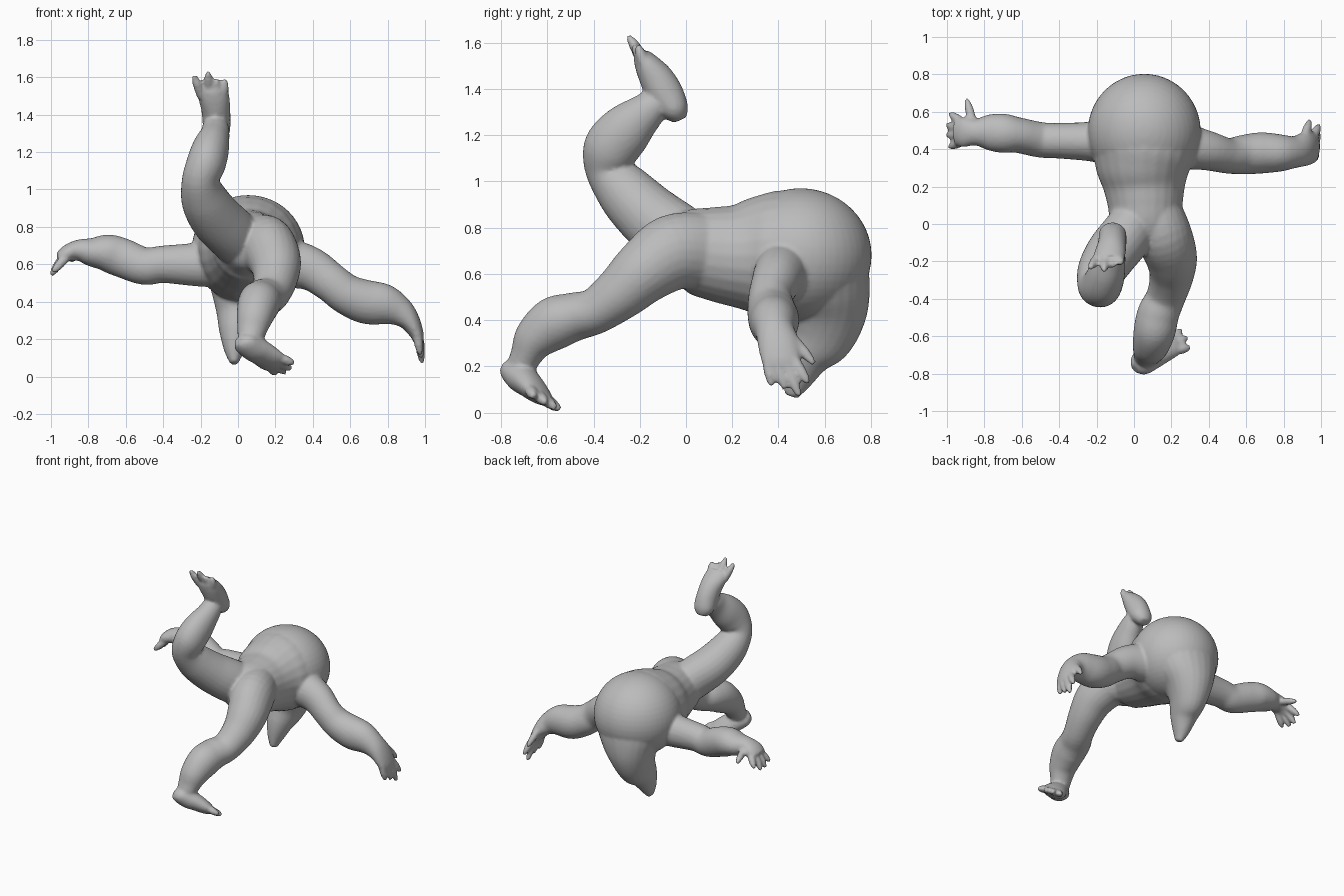
import bpy, bmesh, math
from mathutils import Vector, Matrix

bm = bmesh.new()


def spline(a, b, c, d, t):
    return 0.5 * (2 * b + (c - a) * t + (2 * a - 5 * b + 4 * c - d) * t * t
                  + (3 * b - a - 3 * c + d) * t ** 3)


def sweep(points, side=(1, 0, 0), steps=5, n=24):
    """Closed smooth tube; each point is x, y, z, radius along side, other radius."""
    p = [points[0]] + list(points) + [points[-1]]
    path = []
    for i in range(1, len(p) - 2):
        for s in range(steps):
            path.append([spline(*q, s / steps) for q in zip(p[i-1], p[i], p[i+1], p[i+2])])
    path.append(list(points[-1]))
    rings = []
    for i, q in enumerate(path):
        a, b = path[max(i - 1, 0)], path[min(i + 1, len(path) - 1)]
        tan = (Vector(b[:3]) - Vector(a[:3])).normalized()
        u = Vector(side)
        u = (u - tan * u.dot(tan)).normalized()
        v = tan.cross(u)
        rings.append([bm.verts.new(Vector(q[:3])
                      + u * q[3] * math.cos(2 * math.pi * k / n)
                      + v * q[4] * math.sin(2 * math.pi * k / n)) for k in range(n)])
    for r, s in zip(rings, rings[1:]):
        for k in range(n):
            bm.faces.new((r[k], r[(k + 1) % n], s[(k + 1) % n], s[k]))
    bm.faces.new(rings[0][::-1])
    bm.faces.new(rings[-1])


def ball(center, radii):
    bmesh.ops.create_uvsphere(bm, u_segments=48, v_segments=24, radius=1,
                              matrix=Matrix.LocRotScale(Vector(center), None, Vector(radii)))


def digits(pairs, r, side):
    """Tapered fingers or toes, each from root through a knuckle to a tip."""
    for root, tip in pairs:
        a, b = Vector(root), Vector(tip)
        sweep([(*a, r, r), (*a.lerp(b, 0.6), r * .95, r * .95), (*b, r * .45, r * .45)],
              side, 4, 12)


# torso, from pelvis to waist, and the rounded back
sweep([(.06, -.15, .69, .04, .05), (.06, -.1, .69, .12, .12), (.06, 0, .7, .185, .175),
       (.06, .1, .69, .2, .2), (.055, .2, .68, .22, .22), (.05, .3, .68, .255, .255),
       (.055, .4, .68, .28, .28), (.055, .5, .68, .27, .27)])
ball((.055, .495, .68), (.302, .308, .29))
# neck and drooping head
sweep([(.05, .53, .7, .24, .22), (.045, .58, .6, .25, .215), (.035, .605, .52, .215, .192),
       (.02, .605, .43, .165, .175), (.005, .575, .33, .122, .15), (-.01, .52, .24, .092, .105),
       (-.02, .48, .14, .055, .065), (-.02, .455, .07, .022, .03)])

# left arm and hand
Y = (0, 1, 0)
sweep([(0, .43, .62, .15, .15), (-.2, .44, .6, .11, .12), (-.4, .445, .6, .095, .1),
       (-.5, .45, .59, .095, .1), (-.62, .475, .635, .095, .105), (-.7, .485, .66, .105, .1),
       (-.78, .49, .665, .095, .078), (-.85, .49, .675, .07, .058), (-.91, .49, .66, .08, .045),
       (-.95, .49, .63, .07, .035)], Y)
digits([((-.92, .545, .645), (-.985, .59, .575)), ((-.93, .51, .645), (-1, .53, .54)),
        ((-.93, .475, .645), (-1, .475, .54)), ((-.92, .44, .635), (-.99, .41, .56)),
        ((-.86, .53, .665), (-.895, .67, .62))], .025, Y)

# right arm and hand
sweep([(.15, .43, .62, .15, .15), (.3, .41, .6, .12, .13), (.4, .39, .57, .105, .115),
       (.5, .365, .5, .095, .105), (.58, .37, .44, .105, .108), (.68, .38, .4, .11, .117),
       (.78, .38, .385, .1, .11), (.86, .385, .35, .085, .083), (.915, .4, .3, .09, .058),
       (.955, .41, .23, .085, .038), (.965, .41, .19, .07, .028)], Y)
digits([((.955, .35, .24), (.975, .37, .115)), ((.965, .39, .22), (.98, .43, .1)),
        ((.965, .43, .22), (.985, .49, .07)), ((.955, .46, .24), (.99, .53, .125)),
        ((.91, .46, .32), (.94, .555, .21))], .025, Y)

# standing leg
X = (1, 0, 0)
sweep([(.12, .06, .7, .14, .165), (.16, -.06, .69, .15, .165), (.2, -.18, .61, .138, .14),
       (.2, -.28, .52, .118, .118), (.17, -.39, .44, .105, .1), (.13, -.48, .415, .112, .105),
       (.11, -.57, .385, .112, .115), (.09, -.65, .32, .098, .095), (.075, -.69, .25, .08, .07),
       (.065, -.715, .19, .065, .06), (.06, -.72, .15, .045, .045)], X)
# standing foot and toes, sole tipped towards the front
S = (.65, -.65, .38)
sweep([(.005, -.775, .195, .03, .03), (.03, -.755, .18, .065, .05), (.08, -.715, .152, .075, .065),
       (.13, -.68, .122, .08, .058), (.18, -.645, .085, .085, .045), (.215, -.625, .065, .07, .03)],
      S)
digits([((.17, -.61, .06), (.2, -.545, .012)), ((.195, -.62, .065), (.255, -.565, .02)),
        ((.215, -.645, .08), (.285, -.605, .04)), ((.225, -.675, .1), (.3, -.66, .07))],
       .026, S)

# raised leg
sweep([(.03, .04, .7, .13, .15), (-.04, -.06, .77, .14, .15), (-.12, -.16, .85, .14, .14),
       (-.18, -.26, .95, .125, .125), (-.2, -.335, 1.05, .1, .1), (-.17, -.325, 1.14, .105, .12),
       (-.145, -.26, 1.22, .098, .115), (-.125, -.19, 1.285, .08, .09),
       (-.12, -.13, 1.33, .07, .07), (-.12, -.07, 1.34, .05, .05)], X)
# raised foot and toes
sweep([(-.115, -.025, 1.265, .035, .03), (-.115, -.045, 1.305, .07, .06),
       (-.115, -.085, 1.37, .075, .078), (-.12, -.125, 1.44, .078, .075),
       (-.13, -.165, 1.5, .083, .058), (-.135, -.195, 1.545, .072, .038)], X)
digits([((-.195, -.18, 1.5), (-.235, -.235, 1.61)), ((-.155, -.18, 1.52), (-.16, -.25, 1.63)),
        ((-.115, -.18, 1.51), (-.115, -.225, 1.59)), ((-.08, -.175, 1.49), (-.07, -.21, 1.59))],
       .026, X)

# fuse the parts into one continuous skin
bmesh.ops.recalc_face_normals(bm, faces=bm.faces)
mesh = bpy.data.meshes.new("body")
bm.to_mesh(mesh)
bm.free()
body = bpy.data.objects.new("body", mesh)
bpy.context.collection.objects.link(body)
grey = bpy.data.materials.new("plain grey")
grey.diffuse_color = (.5, .5, .5, 1)
mesh.materials.append(grey)
fuse = body.modifiers.new("fuse", 'REMESH')
fuse.mode = 'VOXEL'
fuse.voxel_size = .011
fuse.use_smooth_shade = True
soft = body.modifiers.new("soften", 'SMOOTH')
soft.factor = .5
soft.iterations = 3
